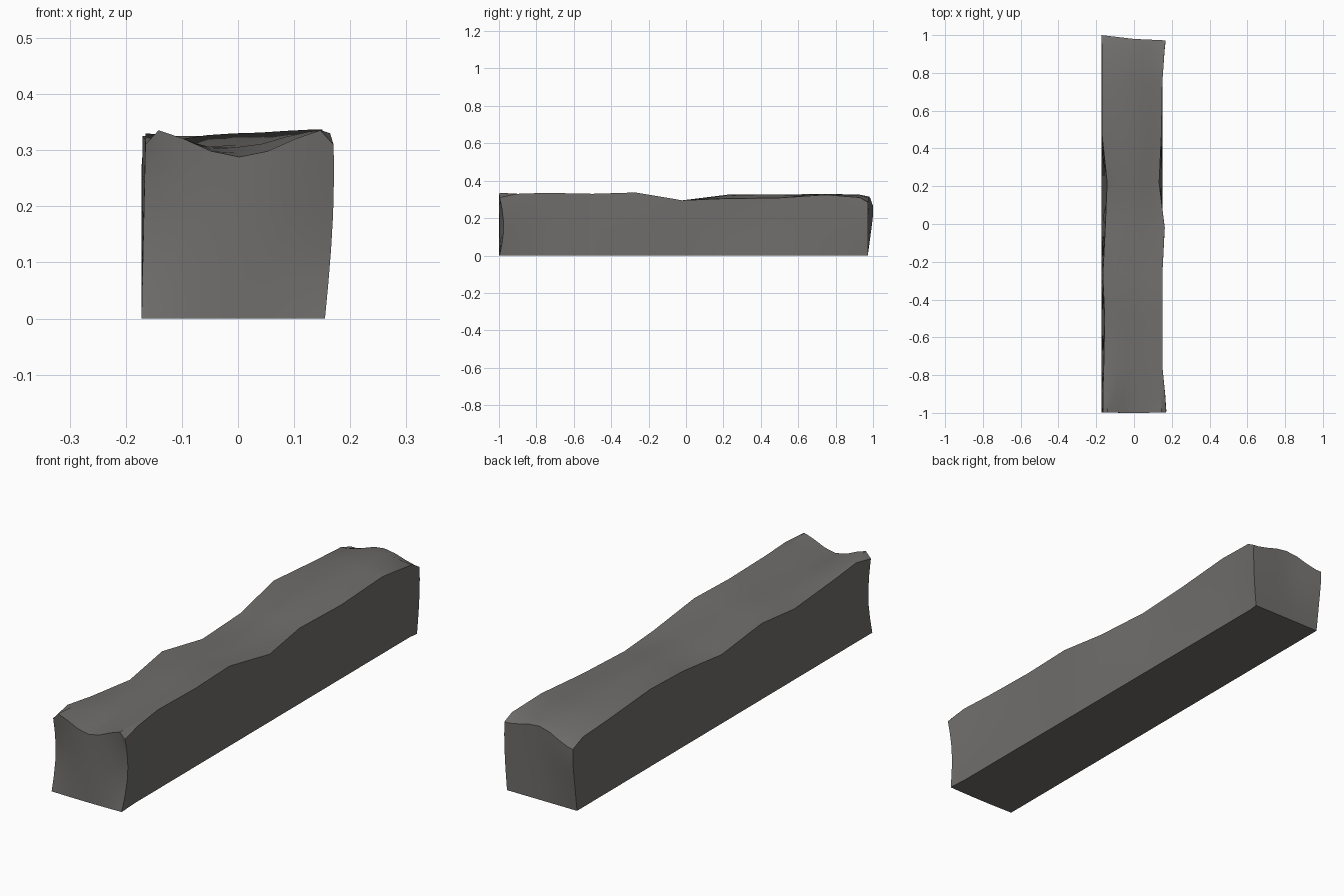
import bpy
import bmesh
from math import sin, cos, pi

cube = bpy.data.objects.get("Cube")
if cube:
    bpy.data.objects.remove(cube)

stone = bpy.data.materials.new("warm_grey_stone")
stone.use_nodes = True
colour = (0.16, 0.156, 0.15, 1)
stone.diffuse_color = colour
stone.node_tree.nodes["Principled BSDF"].inputs["Base Color"].default_value = colour

# Stations along the block: y, -x edge, -x height, middle height, +x edge, +x height
stations = [
    (-.985, -.165, .31, .288, .171, .31),
    (-.90, -.165, .33, .295, .165, .33),
    (-.75, -.16, .31, .305, .15, .335),
    (-.50, -.155, .285, .31, .15, .33),
    (-.27, -.165, .315, .33, .15, .337),
    (-.02, -.152, .275, .295, .163, .295),
    (.22, -.142, .295, .325, .132, .305),
    (.48, -.17, .325, .325, .145, .307),
    (.75, -.17, .305, .33, .15, .325),
    (.93, -.17, .295, .325, .163, .31),
    (.972, -.172, .27, .315, .168, .285),
]
columns = [-1, -.86, -.6, -.3, 0, .3, .6, .86, 1]
levels = [0, .2, .4, .6, .8, .92, 1]
NI, NJ, NK = len(columns) - 1, len(levels) - 1, len(stations) - 1


def surface_point(i, j, k):
    u, w = columns[i], levels[j]
    y, left, left_z, mid_z, right, right_z = stations[k]
    # Top skin sags or arches between the two long edges
    edge_z = left_z if u < 0 else right_z
    if k == 0 and abs(u) < 1:
        edge_z += .028
    z = (edge_z + (mid_z - edge_z) * (.5 + .5 * cos(pi * u))) * w
    # Walls lean from a straight foot to the uneven upper edge
    foot = .155 if k in (0, NK) else .15
    lo = -.172 + (left + .172) * w
    hi = foot + (right - foot) * sin(w * pi * .6)
    x = lo + (hi - lo) * (u + 1) / 2
    # Bowed end faces
    if k == 0:
        y += -.015 * (1 - u * u) - .012 * u * u + .022 * u * u * sin(pi * w)
    elif k == NK:
        y += .028 * max(0, -u) * min(1, w * 1.3) + .008 * (1 - abs(u)) * w
    return x, y, z


# Shell of the block, six grids sharing their border vertices
bm = bmesh.new()
verts = {}


def vert(i, j, k):
    key = (i, j, k)
    if key not in verts:
        verts[key] = bm.verts.new(surface_point(*key))
    return verts[key]


def skin(na, nb, place):
    for a in range(na):
        for b in range(nb):
            corners = [(a, b), (a + 1, b), (a + 1, b + 1), (a, b + 1)]
            bm.faces.new([vert(*place(p, q)) for p, q in corners])


for k in (0, NK):
    skin(NI, NJ, lambda a, b: (a, b, k))
for j in (0, NJ):
    skin(NI, NK, lambda a, b: (a, j, b))
for i in (0, NI):
    skin(NJ, NK, lambda a, b: (i, a, b))

bmesh.ops.recalc_face_normals(bm, faces=bm.faces)
mesh = bpy.data.meshes.new("stone_block")
bm.to_mesh(mesh)
bm.free()
mesh.materials.append(stone)
block = bpy.data.objects.new("stone_block", mesh)
bpy.context.collection.objects.link(block)

# Soft worn faces with crisp borders
bpy.ops.object.select_all(action="DESELECT")
block.select_set(True)
bpy.context.view_layer.objects.active = block
bpy.ops.object.shade_smooth_by_angle(angle=pi / 5)
